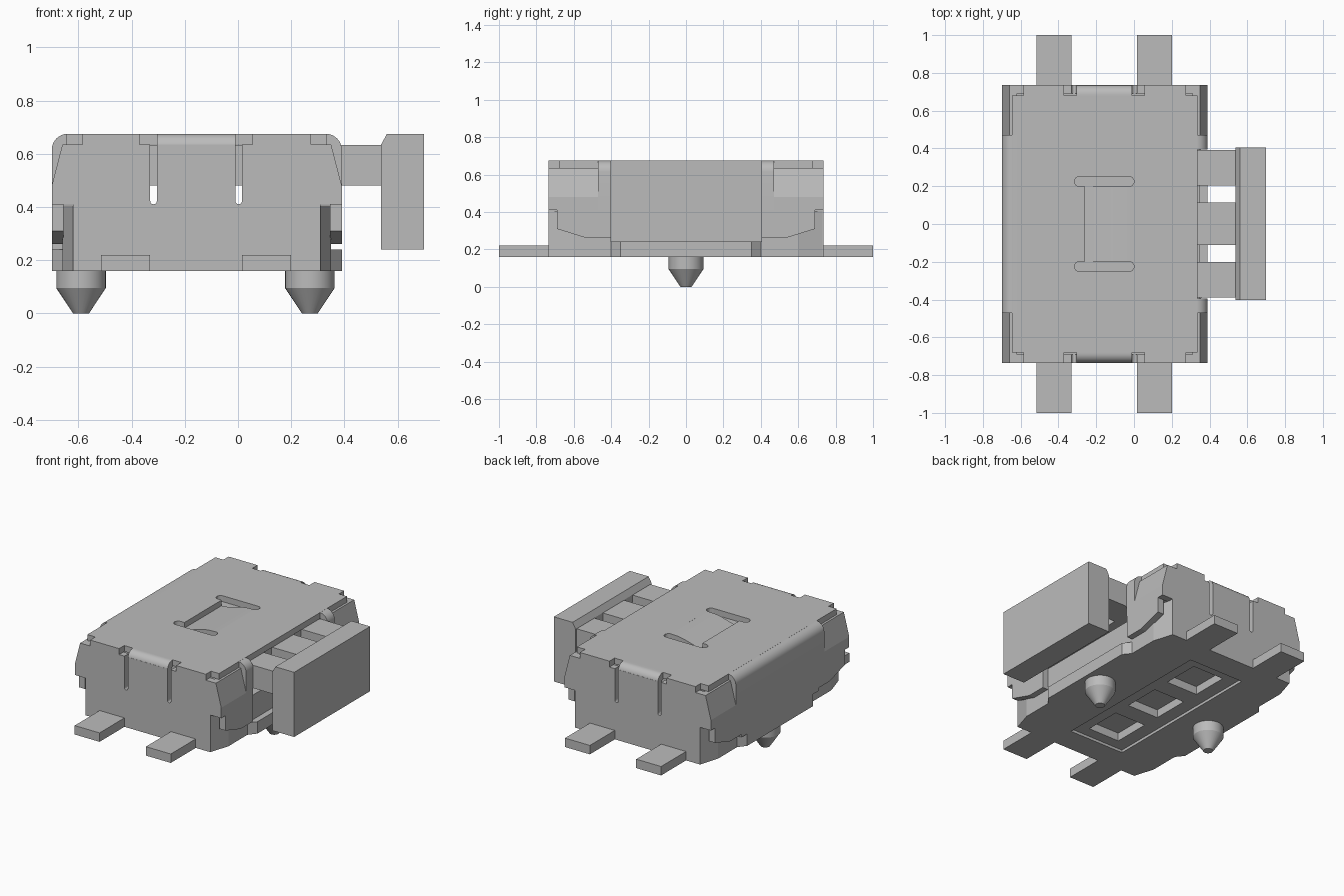
import bpy, bmesh, math

if "Cube" in bpy.data.objects:
    bpy.data.objects.remove(bpy.data.objects["Cube"], do_unlink=True)

grey = bpy.data.materials.new("plain_grey")
grey.use_nodes = True
COL = (0.5, 0.5, 0.5, 1)
grey.diffuse_color = COL
grey.node_tree.nodes["Principled BSDF"].inputs["Base Color"].default_value = COL

CX = -0.155          # middle of the housing in x


def mx(pts):
    """Mirror x of profile points about the housing middle."""
    return [(2 * CX - p, q) for p, q in pts]


def prism(name, pts, axis, spans):
    """Extrude a 2D outline along an axis over each (from, to) span."""
    place = {"x": lambda p, q, t: (t, p, q),
             "y": lambda p, q, t: (p, t, q),
             "z": lambda p, q, t: (p, q, t)}[axis]
    bm = bmesh.new()
    for a, b in spans:
        lo = [bm.verts.new(place(p, q, a)) for p, q in pts]
        hi = [bm.verts.new(place(p, q, b)) for p, q in pts]
        bm.faces.new(lo)
        bm.faces.new(hi)
        for i in range(len(pts)):
            j = (i + 1) % len(pts)
            bm.faces.new((lo[i], lo[j], hi[j], hi[i]))
    bmesh.ops.recalc_face_normals(bm, faces=bm.faces)
    return finish(name, bm)


def finish(name, bm):
    me = bpy.data.meshes.new(name)
    bm.to_mesh(me)
    bm.free()
    me.materials.append(grey)
    ob = bpy.data.objects.new(name, me)
    bpy.context.collection.objects.link(ob)
    return ob


def rect(x0, x1, y0, y1):
    return [(x0, y0), (x1, y0), (x1, y1), (x0, y1)]


def arc(cx, cy, r, a0, a1, n=8):
    return [(cx + r * math.cos(math.radians(a0 + (a1 - a0) * i / n)),
             cy + r * math.sin(math.radians(a0 + (a1 - a0) * i / n))) for i in range(n + 1)]


def cut(ob, cutter):
    m = ob.modifiers.new("cut", "BOOLEAN")
    m.operation, m.solver, m.object = "DIFFERENCE", "EXACT", cutter
    bpy.context.view_layer.objects.active = ob
    bpy.ops.object.modifier_apply(modifier="cut")
    bpy.data.objects.remove(cutter, do_unlink=True)


def four_way(quarter):
    """Complete a plan outline from its -x, +y quarter (listed from the x middle outwards)."""
    left = quarter + [(x, -y) for x, y in reversed(quarter)]
    return left + mx(left)[::-1]


def both(a, b):
    return [(a, b), (-b, -a)]


# Base: lower slab with a moulded underside, and the upper block
base = prism("base_lower", four_way([(-0.62, 0.73), (-0.66, 0.60), (-0.66, 0.40), (-0.70, 0.35)]),
             "z", [(0.16, 0.24)])
cut(base, prism("recess_cutter", rect(-0.38, 0.025, -0.567, 0.567), "z", [(0.10, 0.178)]))
for y in (-0.37, 0, 0.37):
    cut(base, prism("pocket_cutter", rect(-0.29, -0.06, y - 0.125, y + 0.125), "z", [(0.10, 0.232)]))
prism("base_upper", four_way([(-0.62, 0.73), (-0.66, 0.60)]), "z", [(0.24, 0.405)])

# Front and back cover walls, with two open slits on each
def slit(x):
    return [(x + 0.0125, 0.635)] + arc(x, 0.4225, 0.0125, 0, -180, 6) + [(x - 0.0125, 0.635)]

wall = [(-0.62, 0.16), (-0.62, 0.41), (-0.70, 0.41), (-0.70, 0.48), (-0.66, 0.635)]
outline = wall + slit(-0.3175)[::-1] + slit(0.0025)[::-1] + mx(wall)[::-1]
prism("end_wall", outline, "y", both(0.69, 0.735))

# Sloped corner walls and the clips below them
corner = [(-0.70, 0.41), (-0.70, 0.48), (-0.66, 0.635), (-0.62, 0.635), (-0.66, 0.48), (-0.66, 0.41)]
clip = [(0.40, 0.26), (0.53, 0.26), (0.69, 0.31), (0.69, 0.41), (0.40, 0.41)]
for side, prof in (("right", corner), ("left", mx(corner))):
    prism(side + "_corner_wall", prof, "y", both(0.47, 0.69))
for end, s in (("back", 1), ("front", -1)):
    prism(end + "_clips", [(s * y, z) for y, z in clip], "x", [(-0.70, -0.655), (0.345, 0.39)])

# Bent side of the cover: full on one side, two narrow curls on the other
bend = ([(-0.70, 0.41)] + arc(-0.64, 0.615, 0.06, 180, 90) + [(-0.62, 0.675), (-0.62, 0.635)]
        + arc(-0.64, 0.615, 0.02, 90, 180) + [(-0.66, 0.41)])
prism("right_side_wall", bend, "y", [(-0.47, 0.47)])
prism("right_side_skirt", rect(-0.70, -0.655, 0.24, 0.41), "y", [(-0.41, 0.41)])
prism("left_side_curls", mx(bend), "y", both(0.395, 0.47))

# Top plate with notched corners and edges
half = [(-0.645, 0.0), (-0.645, 0.68), (-0.585, 0.68), (-0.585, 0.735), (-0.37, 0.735), (-0.37, 0.68),
        (0.055, 0.68), (0.055, 0.735), (0.275, 0.735), (0.275, 0.68), (0.335, 0.68)]
plan = half + [(x, -y) for x, y in reversed(half[1:])]
top = prism("top_plate", plan, "z", [(0.635, 0.675)])
for y in (-0.225, 0.225):
    capsule = arc(-0.027, y, 0.027, -90, 90) + arc(-0.288, y, 0.027, 90, 270)
    cut(top, prism("slot_cutter", capsule, "z", [(0.6, 0.7)]))
cut(top, prism("window_cutter", rect(-0.26, -0.02, -0.21, 0.21), "z", [(0.6, 0.7)]))

# Tongue pressed down inside the top window
prism("top_tongue", [(-0.015, 0.675), (-0.08, 0.673), (-0.13, 0.664), (-0.18, 0.650), (-0.22, 0.640),
                     (-0.26, 0.637), (-0.26, 0.60), (-0.18, 0.61), (-0.015, 0.635)],
      "y", [(-0.198, 0.198)])

# Rolled tabs joining the top to the end walls
for end, s in (("back", 1), ("front", -1)):
    roll = arc(0.685, 0.625, 0.05, 0, 90) + [(0.66, 0.675), (0.66, 0.635), (0.69, 0.625)]
    prism(end + "_rolled_tab", [(s * y, z) for y, z in roll], "x", [(-0.305, -0.01)])

# Slider inside the housing, its three stems and the push button
prism("slider", rect(-0.50, 0.325, 0.48, 0.633), "y", [(-0.62, 0.62)])
prism("button_stems", rect(0.32, 0.55, 0.48, 0.633), "y",
      [(-0.39, -0.20), (-0.11, 0.115), (0.205, 0.393)])
prism("push_button", [(0.538, 0.24), (0.70, 0.24), (0.70, 0.675), (0.56, 0.675), (0.538, 0.635)],
      "y", [(-0.403, 0.405)])

# Solder leads
for name, x in (("right_leads", -0.515), ("left_leads", 0.015)):
    prism(name, rect(x, x + 0.185, 0.16, 0.22), "y", both(0.70, 1.0))

# Locating pegs
for name, x in (("right_peg", -0.59), ("left_peg", 0.27)):
    bm = bmesh.new()
    rings = []
    for r, z in ((0.03, 0.0), (0.093, 0.095), (0.093, 0.17)):
        rings.append([bm.verts.new((px, py, z)) for px, py in arc(x, 0, r, 0, 360, 32)[:-1]])
    for lo, hi in zip(rings, rings[1:]):
        for i in range(32):
            j = (i + 1) % 32
            bm.faces.new((lo[i], lo[j], hi[j], hi[i]))
    bm.faces.new(rings[0])
    bm.faces.new(rings[-1])
    bmesh.ops.recalc_face_normals(bm, faces=bm.faces)
    finish(name, bm)

# Smooth the bends and pegs, keeping real edges sharp
bpy.ops.object.select_all(action="DESELECT")
for ob in bpy.context.collection.objects:
    if any(k in ob.name for k in ("peg", "side_wall", "curls", "rolled", "tongue")):
        ob.select_set(True)
        bpy.context.view_layer.objects.active = ob
bpy.ops.object.shade_smooth_by_angle(angle=math.radians(30))
